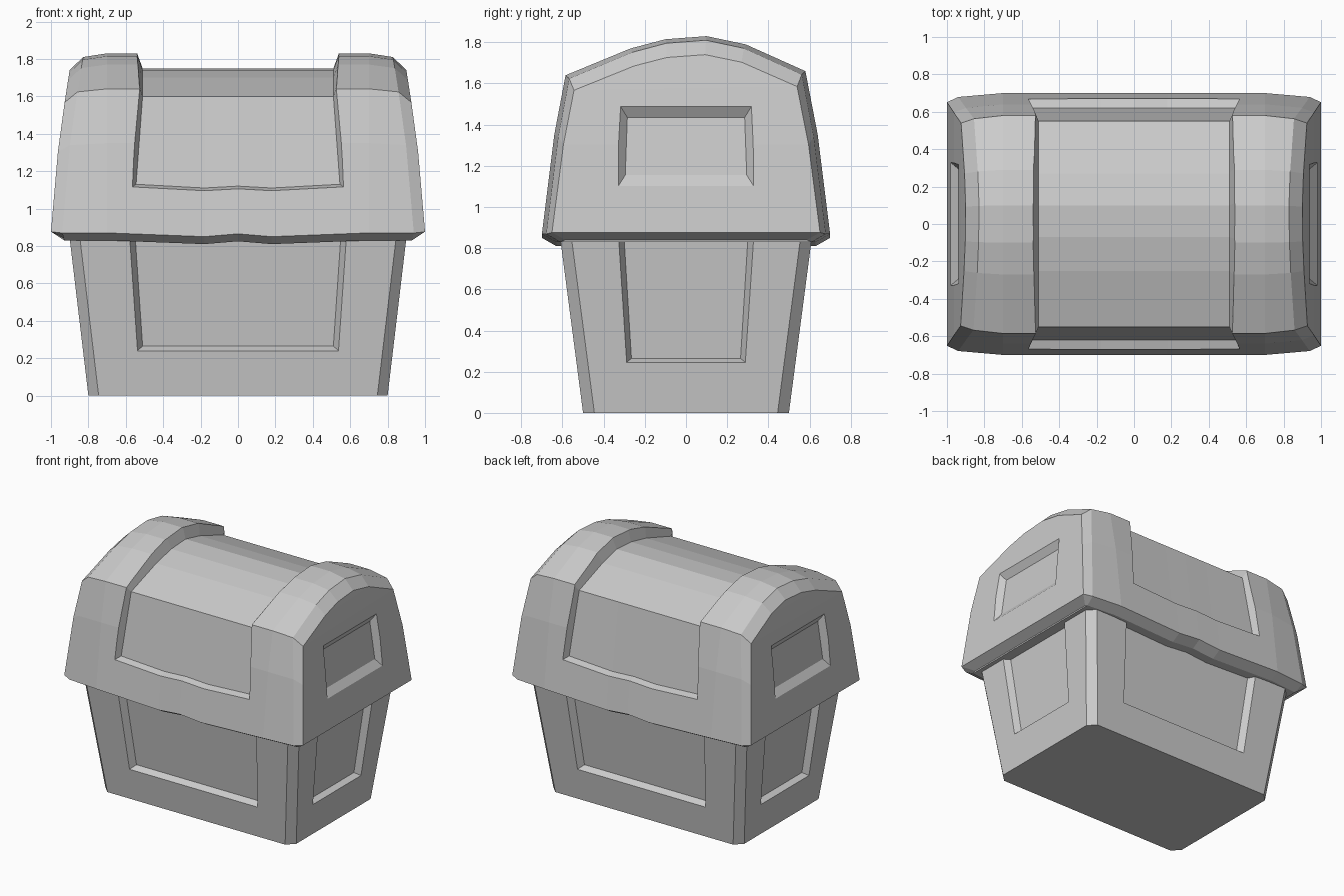
import bpy, bmesh

if "Cube" in bpy.data.objects:
    bpy.data.objects.remove(bpy.data.objects["Cube"])

def loft(name, rings):
    """Skin a list of equal-length point rings; caps are closed with quad strips."""
    bm = bmesh.new()
    vs = [[bm.verts.new(p) for p in r] for r in rings]
    n = len(rings[0])
    for a, b in zip(vs, vs[1:]):
        for i in range(n):
            j = (i + 1) % n
            bm.faces.new((a[i], a[j], b[j], b[i]))
    for r in (vs[0], vs[-1]):
        for i in range(n // 2 - 1):
            bm.faces.new((r[i], r[i + 1], r[n - 2 - i], r[n - 1 - i]))
    bmesh.ops.recalc_face_normals(bm, faces=bm.faces)
    me = bpy.data.meshes.new(name)
    bm.to_mesh(me)
    bm.free()
    ob = bpy.data.objects.new(name, me)
    bpy.context.collection.objects.link(ob)
    return ob

def carve(ob, cutter):
    """Subtract a cutter and throw it away."""
    cutter.hide_render = True
    m = ob.modifiers.new("carve", 'BOOLEAN')
    m.operation, m.solver, m.object = 'DIFFERENCE', 'EXACT', cutter
    bpy.context.view_layer.objects.active = ob
    bpy.ops.object.modifier_apply(modifier=m.name)
    bpy.data.objects.remove(cutter)

def panel(floor, rim, side, axis):
    """Recess cutter: (half width, depth, z) for lower and upper edges of floor and rim."""
    def quad(rows):
        (w0, d0, z0), (w1, d1, z1) = rows
        pts = [(-w0, d0, z0), (w0, d0, z0), (w1, d1, z1), (-w1, d1, z1)]
        return [(w, side * d, z) if axis == 'y' else (side * d, w, z) for w, d, z in pts]
    outer = [tuple(f + 2 * (r - f) for f, r in zip(a, b)) for a, b in zip(floor, rim)]
    return loft("panel_cutter", [quad(floor), quad(outer)])

# Tapered base with chamfered corners
def base_ring(z):
    x, y, c = 0.8 + 0.119 * z, 0.5 + 0.131 * z, 0.055
    return [(-x, -y + c, z), (-x + c, -y, z), (x - c, -y, z), (x, -y + c, z),
            (x, y - c, z), (x - c, y, z), (-x + c, y, z), (-x, y - c, z)]

base = loft("chest_base", [base_ring(0), base_ring(0.85)])
for s in (-1, 1):
    carve(base, panel([(.51, .487, .265), (.56, .583, 1.0)],
                      [(.537, .531, .24), (.59, .631, 1.0)], s, 'y'))
    carve(base, panel([(.265, .786, .265), (.31, .874, 1.0)],
                      [(.288, .829, .245), (.338, .919, 1.0)], s, 'x'))

# Domed lid, lofted along x with pulled-in ends and a wavy lower rim
PROFILE = [(-.63, .83), (-.70, .87), (-.64, 1.35), (-.585, 1.64), (-.27, 1.77), (-.1, 1.815),
           (.1, 1.83), (.29, 1.79), (.58, 1.66), (.64, 1.35), (.70, .87), (.63, .83)]

def lid_ring(x, y_scale, drop, dip):
    ring = []
    side = 1 if x > 0 else -1
    for y, z in PROFILE:
        zz = z - drop * (z - .83)
        xx = abs(x)
        if xx > .9:
            xx -= .1 * max(0, (zz - .88) / .86) ** 1.4
            if z < .85:
                xx = min(xx, .93)
        ring.append((side * xx, y * y_scale, zz + (dip if z < .9 else 0)))
    return ring

half = [(1.0, .93, .09, .01), (.94, .97, .02, 0), (.7, 1, 0, 0), (.18, 1, 0, -.02)]
stations = [(-x, *r) for x, *r in half] + [(0, 1, 0, -.005)] + half[::-1]
lid = loft("chest_lid", [lid_ring(*s) for s in stations])

# Wide recess running over the lid between the two end bands
INNER = [(-.62, 1.13), (-.55, 1.6), (-.25, 1.70), (-.07, 1.74),
         (.1, 1.75), (.27, 1.71), (.55, 1.61), (.62, 1.13)]

def saddle_ring(side, x, dip):
    def at(y, z, out):
        low = z < 1.2
        xx = x if x is not None else (.545 if low else .51) + .11 * out
        yy = y * (1 + .45 * out)
        zz = z + (dip if low else 0) + out * (-.08 if low else .3)
        return (side * xx, yy, zz)
    return [at(y, z, 0) for y, z in INNER] + [at(y, z, 1) for y, z in INNER[::-1]]

carve(lid, loft("saddle_cutter", [saddle_ring(*a) for a in (
    (-1, None, 0), (-1, .18, -.02), (1, 0, -.01), (1, .18, -.02), (1, None, 0))]))

# Small recessed panels on the lid ends
for s in (-1, 1):
    carve(lid, panel([(.295, .94, 1.155), (.285, .905, 1.435)],
                     [(.33, .982, 1.10), (.325, .945, 1.50)], s, 'x'))
